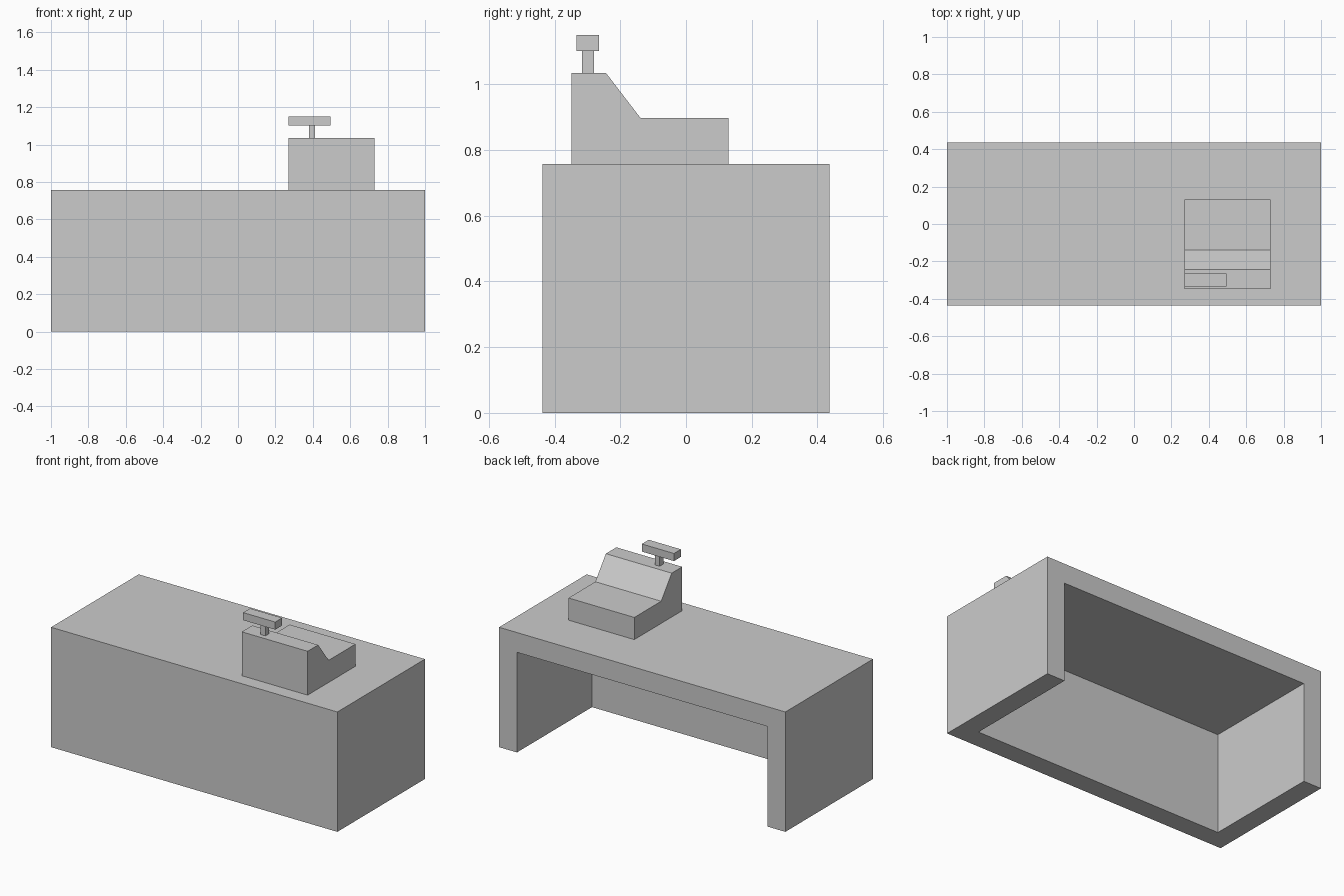
import bpy
import bmesh

if "Cube" in bpy.data.objects:
    bpy.data.objects.remove(bpy.data.objects["Cube"])


def extrude_mesh(name, points, vector):
    """Extrude a flat polygon along a vector into a closed flat-shaded solid."""
    bm = bmesh.new()
    face = bm.faces.new([bm.verts.new(p) for p in points])
    ext = bmesh.ops.extrude_face_region(bm, geom=[face])
    verts = [g for g in ext["geom"] if isinstance(g, bmesh.types.BMVert)]
    bmesh.ops.translate(bm, verts=verts, vec=vector)
    bmesh.ops.recalc_face_normals(bm, faces=bm.faces)
    mesh = bpy.data.meshes.new(name)
    bm.to_mesh(mesh)
    bm.free()
    obj = bpy.data.objects.new(name, mesh)
    bpy.context.collection.objects.link(obj)
    return obj


def box(name, x, y, z):
    pts = [(x[0], y[0], z[0]), (x[1], y[0], z[0]), (x[1], y[1], z[0]), (x[0], y[1], z[0])]
    return extrude_mesh(name, pts, (0, 0, z[1] - z[0]))


W, D, H, T = 1.0, 0.437, 0.757, 0.125   # half width, half depth, height, wall

# Counter shell: solid block with the back and underside hollowed out
counter = box("counter", (-W, W), (-D, D), (0, H))
cutter = box("counter_hollow_cutter", (-W + T, W - T), (-D + T, D + 0.2), (-0.2, H - T))
cutter.hide_render = True
cutter.hide_set(True)
cut = counter.modifiers.new("hollow", 'BOOLEAN')
cut.operation = 'DIFFERENCE'
cut.solver = 'EXACT'
cut.object = cutter

# Cash register body: side profile (y, z) extruded along x
profile = [(-0.348, H), (0.13, H), (0.13, 0.897), (-0.138, 0.897),
           (-0.243, 1.034), (-0.348, 1.034)]
extrude_mesh("register_body", [(0.27, y, z) for y, z in profile], (0.46, 0, 0))

# Customer display on its post
box("display_post", (0.38, 0.413), (-0.316, -0.28), (1.034, 1.102))
box("display_head", (0.27, 0.494), (-0.334, -0.265), (1.102, 1.15))
